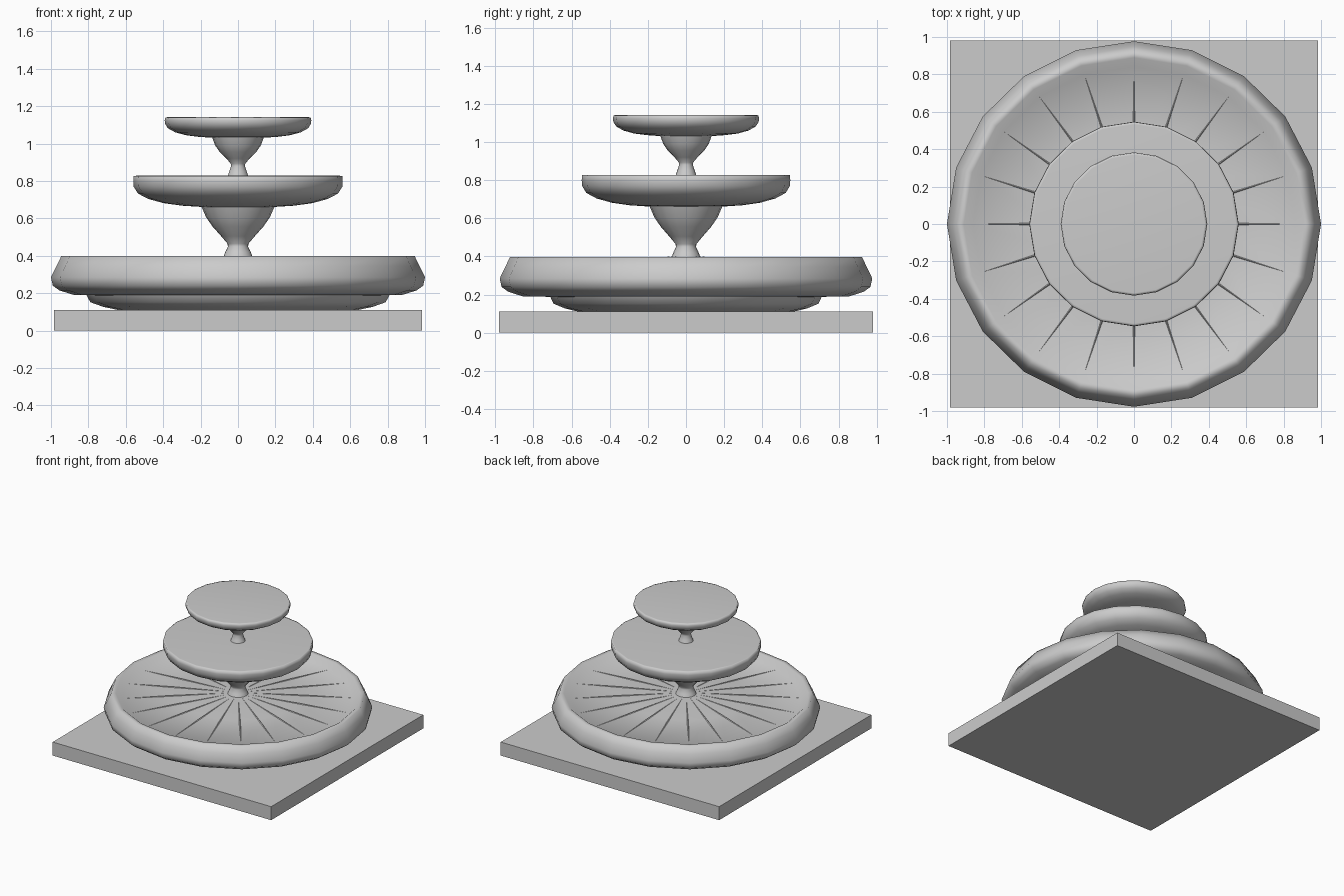
import bpy, bmesh, math

if "Cube" in bpy.data.objects:
    bpy.data.objects.remove(bpy.data.objects["Cube"])

N = 20  # sides of every round part


def finish(name, bm, angle=None, flip_check=True):
    if flip_check:
        bmesh.ops.recalc_face_normals(bm, faces=bm.faces)
    me = bpy.data.meshes.new(name)
    bm.to_mesh(me)
    bm.free()
    ob = bpy.data.objects.new(name, me)
    bpy.context.collection.objects.link(ob)
    if angle:
        bpy.ops.object.select_all(action='DESELECT')
        ob.select_set(True)
        bpy.context.view_layer.objects.active = ob
        bpy.ops.object.shade_smooth_by_angle(angle=math.radians(angle))
    return ob


def turned(name, profile, y_scale=0.977, cap=False, angle=85):
    """Skin turned around z from (radius, height) points, going up the outside."""
    bm = bmesh.new()
    rings = []
    for r, z in profile:
        rings.append([bm.verts.new((r * math.cos(2 * math.pi * i / N),
                                    r * math.sin(2 * math.pi * i / N) * y_scale, z))
                      for i in range(N)])
    for a, b in zip(rings, rings[1:]):
        for i in range(N):
            j = (i + 1) % N
            bm.faces.new((a[i], a[j], b[j], b[i]))
    if cap:
        bm.faces.new(rings[-1])
    return finish(name, bm, angle, flip_check=False)


# square slab
bm = bmesh.new()
bmesh.ops.create_cube(bm, size=1)
bmesh.ops.scale(bm, verts=bm.verts, vec=(1.97, 1.96, 0.11))
bmesh.ops.translate(bm, verts=bm.verts, vec=(0, 0, 0.055))
finish("base_slab", bm)

# foot and large basin with a shallow dished top that rises to the stem
turned("basin_foot", [(0.63, 0.108), (0.72, 0.127), (0.79, 0.152), (0.812, 0.195)], 0.88)
turned("basin", [(0.72, 0.188), (0.875, 0.19), (0.955, 0.215), (0.99, 0.24),
                 (1.0, 0.285), (0.97, 0.345), (0.945, 0.398), (0.91, 0.398),
                 (0.86, 0.355), (0.45, 0.378), (0.07, 0.398)], cap=True)

# fine tapered ribs on the dished surface
bm = bmesh.new()
for k in range(N):
    a = 2 * math.pi * k / N

    def point(r, w, z):
        return bm.verts.new((r * math.cos(a) - w * math.sin(a),
                             (r * math.sin(a) + w * math.cos(a)) * 0.977, z))
    inner, outer = point(0.08, 0, 0.399), point(0.86, 0, 0.356)
    left, right, ridge = point(0.5, 0.006, 0.375), point(0.5, -0.006, 0.375), point(0.5, 0, 0.381)
    for f in ((inner, right, ridge), (right, outer, ridge),
              (outer, left, ridge), (left, inner, ridge)):
        bm.faces.new(f)
finish("basin_ribs", bm, flip_check=False)

# lower stem and middle bowl
turned("lower_stem", [(0.08, 0.39), (0.068, 0.42), (0.054, 0.45), (0.056, 0.465),
                      (0.09, 0.505), (0.135, 0.555), (0.17, 0.605), (0.195, 0.662)])
turned("middle_bowl", [(0.19, 0.661), (0.30, 0.668), (0.40, 0.682), (0.48, 0.704),
                       (0.535, 0.733), (0.558, 0.77), (0.56, 0.80), (0.558, 0.827),
                       (0.545, 0.828)], cap=True)

# upper stem and top bowl
turned("upper_stem", [(0.056, 0.825), (0.047, 0.85), (0.037, 0.88), (0.039, 0.893),
                      (0.062, 0.92), (0.098, 0.955), (0.122, 0.99), (0.138, 1.032)])
turned("top_bowl", [(0.135, 1.031), (0.21, 1.036), (0.28, 1.045), (0.335, 1.06),
                    (0.375, 1.082), (0.39, 1.106), (0.392, 1.125), (0.388, 1.14),
                    (0.378, 1.141)], cap=True)
